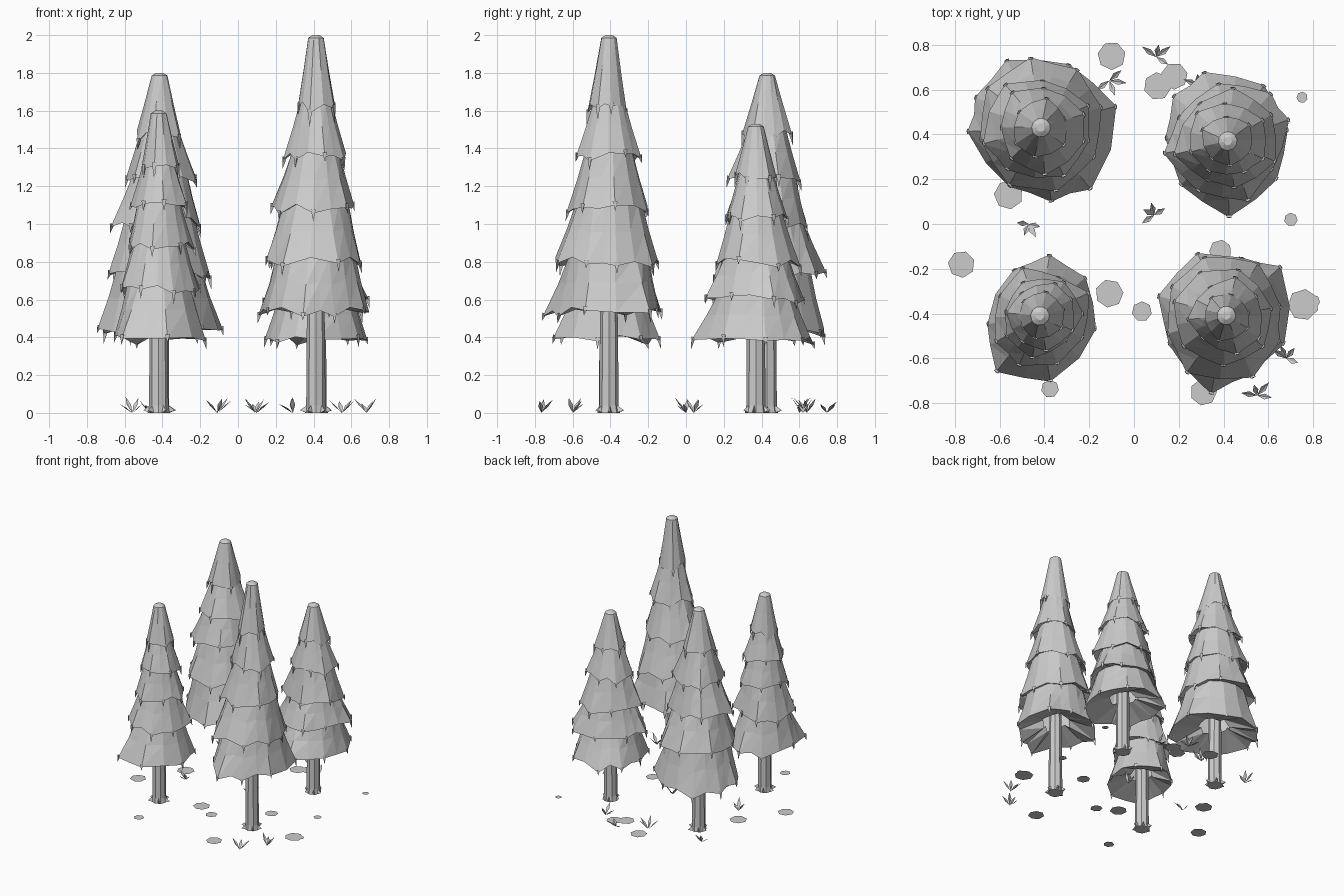
import bpy, bmesh, random
from math import sin, cos, radians, pi, tau
from mathutils import Vector

random.seed(11)
old = bpy.data.objects.get("Cube")
if old:
    bpy.data.objects.remove(old)

grey = bpy.data.materials.new("plain grey")
grey.use_nodes = True
grey.diffuse_color = (0.6, 0.6, 0.6, 1)
grey.node_tree.nodes["Principled BSDF"].inputs["Base Color"].default_value = (0.6, 0.6, 0.6, 1)


def finish(bm, name, location=(0, 0, 0)):
    mesh = bpy.data.meshes.new(name)
    bm.to_mesh(mesh)
    bm.free()
    obj = bpy.data.objects.new(name, mesh)
    obj.location = location
    mesh.materials.append(grey)
    bpy.context.collection.objects.link(obj)


def polar(angle, r, z):
    return Vector((r * cos(angle), r * sin(angle), z))


def bridge(bm, low, high):
    # triangulated band between two rings of equal size
    for i in range(len(low)):
        j = (i + 1) % len(low)
        bm.faces.new((low[i], low[j], high[j]))
        bm.faces.new((low[i], high[j], high[i]))


def ring(bm, points):
    return [bm.verts.new(p) for p in points]


def add_tier(bm, corners, hem_z, top_z, top_r, needle):
    # bough skirt: folded hem, hollow underside and hanging needle tips
    hem, count = [], len(corners)
    for i, (a, r) in enumerate(corners):
        b, s = corners[(i + 1) % count]
        b += tau if b < a else 0
        hem.append((a, r, hem_z + random.uniform(-0.035, 0.02)))
        hem.append(((a + b) / 2, (r + s) / 2 * 0.93, hem_z + random.uniform(-0.01, 0.025)))
    low = ring(bm, [polar(*h) for h in hem])
    mid = ring(bm, [polar(a, r * 0.47 + top_r * 0.51, (z + top_z) / 2) for a, r, z in hem])
    high = ring(bm, [polar(a, top_r, top_z - 0.015) for a, r, z in hem])
    peak = ring(bm, [polar(a, top_r * 0.45, top_z) for a, r, z in hem])
    inner = ring(bm, [polar(a, r * 0.34, z + 0.07) for a, r, z in hem])
    bridge(bm, low, mid)
    bridge(bm, mid, high)
    bridge(bm, high, peak)
    bridge(bm, inner, low)
    bm.faces.new(peak)
    for a, r, z in hem[::2]:
        side = polar(a + pi / 2, 0.013, 0)
        base = polar(a, r, z + 0.02)
        pts = ring(bm, (base + side, base - side, polar(a, r - 0.02, z + 0.01),
                        polar(a, r + 0.003, z - needle * random.uniform(0.4, 1.1))))
        for f in ((0, 1, 2), (1, 0, 3), (2, 1, 3), (0, 2, 3)):
            bm.faces.new([pts[k] for k in f])


def add_tree(name, x, y, height, outline, hems, radii):
    # outline: corner angle and reach of the lowest skirt; higher skirts have fewer, uneven corners
    mean = sum(r for _, r in outline) / len(outline)
    bm = bmesh.new()
    for t, (z, r) in enumerate(zip(hems, radii)):
        last = t == len(hems) - 1
        if t == 0:
            corners = [(radians(a), r * reach / mean) for a, reach in outline]
        else:
            sides, turn = 8 - t // 2, random.uniform(0, 0.5)
            corners = [(tau * (i + random.uniform(0, 0.4)) / sides + turn, r * random.uniform(0.92, 1.18))
                       for i in range(sides)]
        top_z = height if last else hems[t + 1] + 0.045
        top_r = 0.042 if last else radii[t + 1] * 0.8
        add_tier(bm, corners, z, top_z, top_r, 0.08 if last else 0.05)
    finish(bm, name + "_foliage", (x, y, 0))

    # trunk with a flared foot
    bm = bmesh.new()
    rings = [ring(bm, [polar(tau * i / 8, r, z) for i in range(8)])
             for r, z in ((0.058, 0), (0.051, 0.04), (0.048, 0.45), (0.04, 0.8), (0.02, height - 0.05))]
    for low, high in zip(rings, rings[1:]):
        bridge(bm, low, high)
    bm.faces.new(rings[0][::-1])
    bm.faces.new(rings[-1])
    # pointed roots
    for i in range(6):
        a = tau * i / 6 + random.uniform(-0.2, 0.2)
        pts = ring(bm, (polar(a - 0.25, 0.05, 0), polar(a + 0.25, 0.05, 0),
                        polar(a, 0.048, 0.04), polar(a, random.uniform(0.07, 0.088), 0.014)))
        for f in ((0, 1, 3), (1, 2, 3), (2, 0, 3)):
            bm.faces.new([pts[k] for k in f])
    finish(bm, name + "_trunk", (x, y, 0))


add_tree("front_left_tree", 0.412, -0.408, 2.0,
         [(42, .33), (75, .27), (115, .31), (164, .32), (207, .29), (259, .36), (290, .29), (334, .29)],
         (0.54, 0.8, 1.08, 1.36, 1.62), (0.305, 0.265, 0.22, 0.155, 0.104))
add_tree("front_right_tree", -0.42, -0.41, 1.6,
         [(40, .27), (81, .28), (119, .24), (189, .24), (232, .32), (279, .3), (347, .26)],
         (0.39, 0.65, 0.89, 1.09, 1.3), (0.27, 0.21, 0.17, 0.14, 0.1))
add_tree("back_right_tree", -0.415, 0.43, 1.8,
         [(16, .35), (66, .31), (117, .34), (155, .325), (183, .33), (242, .3), (278, .335), (309, .355)],
         (0.43, 0.73, 1.01, 1.23, 1.47), (0.33, 0.285, 0.23, 0.185, 0.125))
add_tree("back_left_tree", 0.418, 0.37, 1.53,
         [(11, .285), (57, .31), (109, .34), (140, .33), (177, .29), (223, .3), (271, .355), (322, .29)],
         (0.39, 0.6, 0.8, 1.04, 1.25), (0.3, 0.25, 0.215, 0.17, 0.11))

# flat ground patches
patches = [(-.10, .75, .063), (.18, .66, .06), (.105, .615, .062), (.75, .565, .025), (.70, .02, .03),
           (-.56, .13, .065), (-.77, -.18, .06), (-.11, -.31, .063), (.035, -.39, .045), (.385, -.12, .05),
           (.755, -.36, .07), (.8, -.345, .03), (-.375, -.735, .04), (.31, -.75, .06)]
for n, (x, y, r) in enumerate(patches):
    bm = bmesh.new()
    turn = random.uniform(0, 1)
    bm.faces.new(ring(bm, [polar(turn + tau * i / 7, r, 0) for i in range(7)]))
    finish(bm, f"ground_patch_{n + 1}", (x, y, 0.001 + 0.0005 * (n % 3)))

# small leafy plants: root position and facing of the leaf fan
plants = [(-.11, .64, -50), (.10, .745, 60), (-.47, 0, 270), (.09, .04, 130),
          (.68, -.6, 70), (.55, -.765, 85), (-.56, .6, 90), (.29, .62, 180)]
for n, (x, y, facing) in enumerate(plants):
    bm = bmesh.new()
    for i in range(4):
        a = radians(facing + (i - 1.5) * 60 + random.uniform(-15, 15))
        reach, tall = random.uniform(0.05, 0.08), random.uniform(0.04, 0.085)
        side = polar(a + pi / 2, 0.013, 0.006)
        wing = Vector((-side.x, -side.y, side.z))
        middle = polar(a, reach * 0.5, tall * 0.45)
        root, left, tip, right, spine = ring(bm, (Vector((0, 0, 0)), middle + side, polar(a, reach, tall),
                                                  middle + wing, middle))
        for f in ((root, spine, left), (root, right, spine), (spine, tip, left), (spine, right, tip)):
            bm.faces.new(f)
    finish(bm, f"small_plant_{n + 1}", (x, y, 0))
